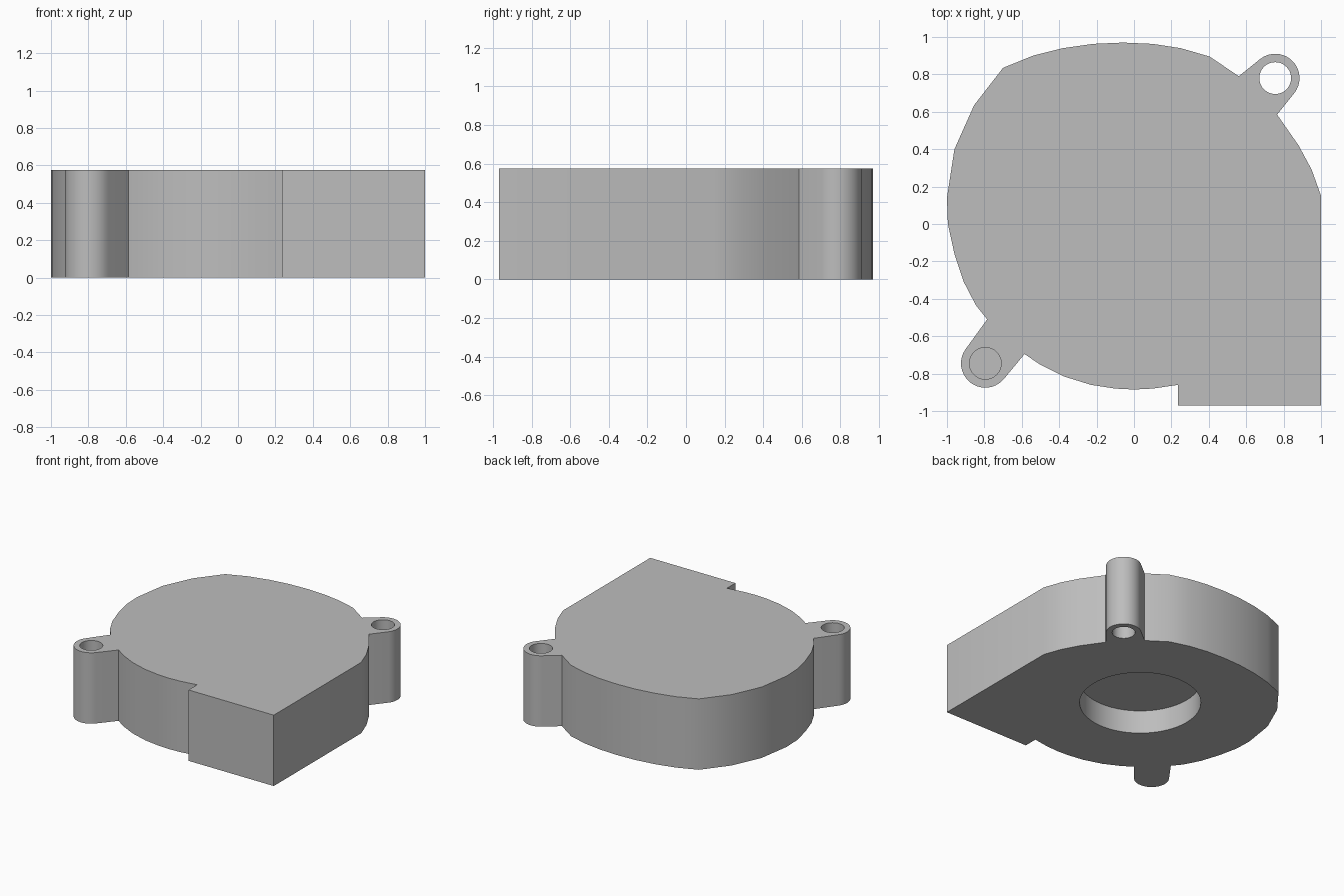
import bpy, bmesh
from math import cos, sin, pi, radians
from mathutils import Vector

if "Cube" in bpy.data.objects:
    bpy.data.objects.remove(bpy.data.objects["Cube"])

HEIGHT = 0.575
LUG_RADIUS, SCREW_RADIUS = 0.13, 0.085
BACK_LUG = Vector((0.755, 0.78))
FRONT_LUG = Vector((-0.795, -0.745))

grey = bpy.data.materials.new("plastic_grey")
grey.use_nodes = True
colour = (0.51, 0.51, 0.51, 1)
grey.diffuse_color = colour
grey.node_tree.nodes["Principled BSDF"].inputs["Base Color"].default_value = colour


def arc(centre, start, end, steps=20):
    """Rounded lug end, counter-clockwise, angles in degrees."""
    angles = [radians(start + (end - start) * i / steps) for i in range(steps + 1)]
    return [centre + LUG_RADIUS * Vector((cos(a), sin(a))) for a in angles]


def prism(name, outline, bottom, top):
    """Solid made by extruding a flat outline upward."""
    bm = bmesh.new()
    face = bm.faces.new([bm.verts.new((p[0], p[1], bottom)) for p in outline])
    moved = bmesh.ops.extrude_face_region(bm, geom=[face])["geom"]
    verts = [v for v in moved if isinstance(v, bmesh.types.BMVert)]
    bmesh.ops.translate(bm, verts=verts, vec=(0, 0, top - bottom))
    bmesh.ops.recalc_face_normals(bm, faces=bm.faces)
    mesh = bpy.data.meshes.new(name)
    bm.to_mesh(mesh)
    bm.free()
    mesh.materials.append(grey)
    obj = bpy.data.objects.new(name, mesh)
    bpy.context.collection.objects.link(obj)
    return obj


def bore(target, centre, radius, bottom, top, sides=48):
    """Cut a round hole into the target."""
    ring = [(centre[0] + radius * cos(2 * pi * i / sides),
             centre[1] + radius * sin(2 * pi * i / sides)) for i in range(sides)]
    cutter = prism("hole_cutter", ring, bottom, top)
    cutter.hide_render = True
    mod = target.modifiers.new("hole", "BOOLEAN")
    mod.operation, mod.solver, mod.object = "DIFFERENCE", "EXACT", cutter
    bpy.context.view_layer.objects.active = target
    bpy.ops.object.modifier_apply(modifier=mod.name)
    bpy.data.objects.remove(cutter)


# Scroll outline, counter-clockwise from the square outlet
outlet = [(0.235, -0.86), (0.235, -0.97), (1, -0.97), (1, 0.15)]
right_curve = [(0.95, 0.29), (0.88, 0.42), (0.765, 0.585)]
back_curve = [(0.56, 0.79), (0.405, 0.895), (0.25, 0.94), (0.1, 0.963), (-0.06, 0.97),
              (-0.22, 0.963), (-0.38, 0.94), (-0.54, 0.9), (-0.7, 0.835)]
left_curve = [(-0.855, 0.635), (-0.96, 0.4), (-1, 0.14), (-0.995, 0), (-0.96, -0.16),
              (-0.91, -0.31), (-0.845, -0.435), (-0.785, -0.51)]
front_curve = [(-0.585, -0.695), (-0.505, -0.75), (-0.375, -0.815), (-0.23, -0.86),
               (-0.1, -0.88), (0, -0.885), (0.1, -0.88)]

outline = (outlet + right_curve + arc(BACK_LUG, -36, 128) + back_curve
           + left_curve + arc(FRONT_LUG, 144, 322) + front_curve)
housing = prism("blower_housing", outline, 0, HEIGHT)

# Air inlet below, through hole in the back lug, blind hole in the front lug
bore(housing, (-0.01, 0.06), 0.45, -0.1, 0.19, 64)
bore(housing, BACK_LUG, SCREW_RADIUS, -0.1, HEIGHT + 0.1)
bore(housing, FRONT_LUG, SCREW_RADIUS, 0.06, HEIGHT + 0.1)

bpy.ops.object.select_all(action="DESELECT")
housing.select_set(True)
bpy.context.view_layer.objects.active = housing
bpy.ops.object.shade_smooth_by_angle(angle=radians(32))
